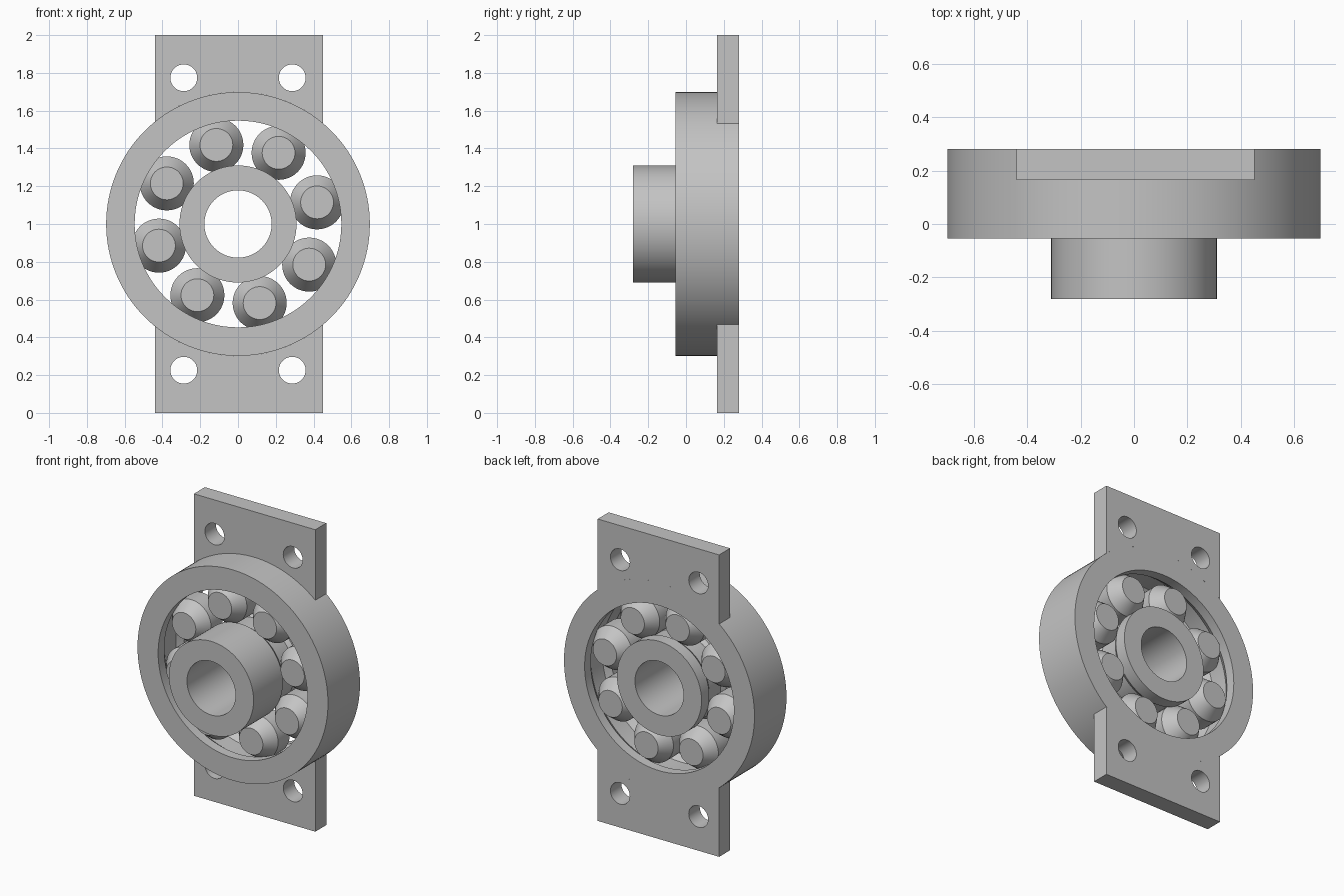
import bpy, bmesh, math
from mathutils import Matrix, Vector

cube = bpy.data.objects.get("Cube")
if cube:
    bpy.data.objects.remove(cube, do_unlink=True)

GREY = (0.55, 0.55, 0.55, 1)
steel = bpy.data.materials.new("plain_steel")
steel.use_nodes = True
steel.diffuse_color = GREY
steel.node_tree.nodes["Principled BSDF"].inputs["Base Color"].default_value = GREY

# Main dimensions
BACK, FRONT, HUB_FRONT = 0.28, -0.055, -0.28
MID = (BACK + FRONT) / 2
RING_R, RING_HOLE = 0.698, 0.547
HUB_R, BORE = 0.31, 0.178
PITCH, COUNT = 0.434, 8
ROLL_R, ROLL_END, ROLL_BAND, ROLL_HALF = 0.143, 0.087, 0.06, 0.14
PLATE_L, PLATE_R, PLATE_FRONT = -0.439, 0.451, 0.165


def finish(bm, name):
    bmesh.ops.recalc_face_normals(bm, faces=bm.faces)
    mesh = bpy.data.meshes.new(name)
    bm.to_mesh(mesh)
    bm.free()
    mesh.materials.append(steel)
    obj = bpy.data.objects.new(name, mesh)
    bpy.context.collection.objects.link(obj)
    bpy.ops.object.select_all(action='DESELECT')
    bpy.context.view_layer.objects.active = obj
    obj.select_set(True)
    bpy.ops.object.shade_smooth_by_angle(angle=math.radians(20))
    return obj


def revolve(name, profile, centre, steps, closed):
    """Spin (radius, y) points around an axis parallel to y."""
    bm = bmesh.new()
    verts = [bm.verts.new((r, y, 0)) for r, y in profile]
    edges = [bm.edges.new(pair) for pair in zip(verts, verts[1:])]
    if closed:
        edges.append(bm.edges.new((verts[-1], verts[0])))
    bmesh.ops.spin(bm, geom=verts + edges, cent=(0, 0, 0), axis=(0, 1, 0),
                   angle=math.tau, steps=steps)
    bmesh.ops.remove_doubles(bm, verts=bm.verts, dist=1e-5)
    if not closed:
        bmesh.ops.holes_fill(bm, edges=[e for e in bm.edges if e.is_boundary])
    bmesh.ops.translate(bm, verts=bm.verts, vec=centre)
    return finish(bm, name)


def groove(wall, side):
    """Race groove that hugs the rollers; side is +1 outside them, -1 inside."""
    depth = ROLL_R - side * (wall - PITCH)
    edge = ROLL_BAND + depth / (ROLL_R - ROLL_END) * (ROLL_HALF - ROLL_BAND)
    floor = PITCH + side * ROLL_R
    return [(wall, MID - edge), (floor, MID - ROLL_BAND),
            (floor, MID + ROLL_BAND), (wall, MID + edge)]


# Bearing rings
axis = Vector((0, 0, 1))
revolve("outer_ring", [(RING_R, BACK), (RING_R, FRONT), (RING_HOLE, FRONT)]
        + groove(RING_HOLE, 1) + [(RING_HOLE, BACK)], axis, 128, True)
revolve("inner_ring", [(BORE, BACK), (BORE, HUB_FRONT), (HUB_R, HUB_FRONT)]
        + groove(HUB_R, -1) + [(HUB_R, BACK)], axis, 96, True)

# Rollers with tapered ends
for i in range(COUNT):
    a = math.radians(15.3) + i * math.tau / COUNT
    revolve(f"roller_{i + 1}",
            [(ROLL_END, -ROLL_HALF), (ROLL_R, -ROLL_BAND),
             (ROLL_R, ROLL_BAND), (ROLL_END, ROLL_HALF)],
            (PITCH * math.cos(a), MID, 1 + PITCH * math.sin(a)), 48, False)


def circle(cx, cz, radius, steps=40):
    return [(cx + radius * math.cos(i * math.tau / steps),
             cz + radius * math.sin(i * math.tau / steps)) for i in range(steps)]


def mounting_plate(name, sign):
    """Drilled plate whose inner edge follows the outer ring."""
    a0, a1 = math.acos(PLATE_L / RING_R), math.acos(PLATE_R / RING_R)
    arc = [a0 + (a1 - a0) * i / 32 for i in range(33)]
    outline = [(RING_R * math.cos(a), RING_R * math.sin(a)) for a in arc]
    outline += [(PLATE_R, 1), (PLATE_L, 1)]
    loops = [outline] + [circle(x, 0.774, 0.071) for x in (-0.287, 0.287)]
    bm = bmesh.new()
    for loop in loops:
        vs = [bm.verts.new((x, BACK, 1 + sign * z)) for x, z in loop]
        for p, q in zip(vs, vs[1:] + vs[:1]):
            bm.edges.new((p, q))
    bmesh.ops.triangle_fill(bm, edges=bm.edges[:], use_beauty=True,
                            normal=(0, 1, 0))
    new = bmesh.ops.extrude_face_region(bm, geom=bm.faces[:],
                                        use_keep_orig=True)["geom"]
    bmesh.ops.translate(bm, vec=(0, PLATE_FRONT - BACK, 0),
                        verts=[v for v in new if isinstance(v, bmesh.types.BMVert)])
    return finish(bm, name)


mounting_plate("upper_plate", 1)
mounting_plate("lower_plate", -1)
